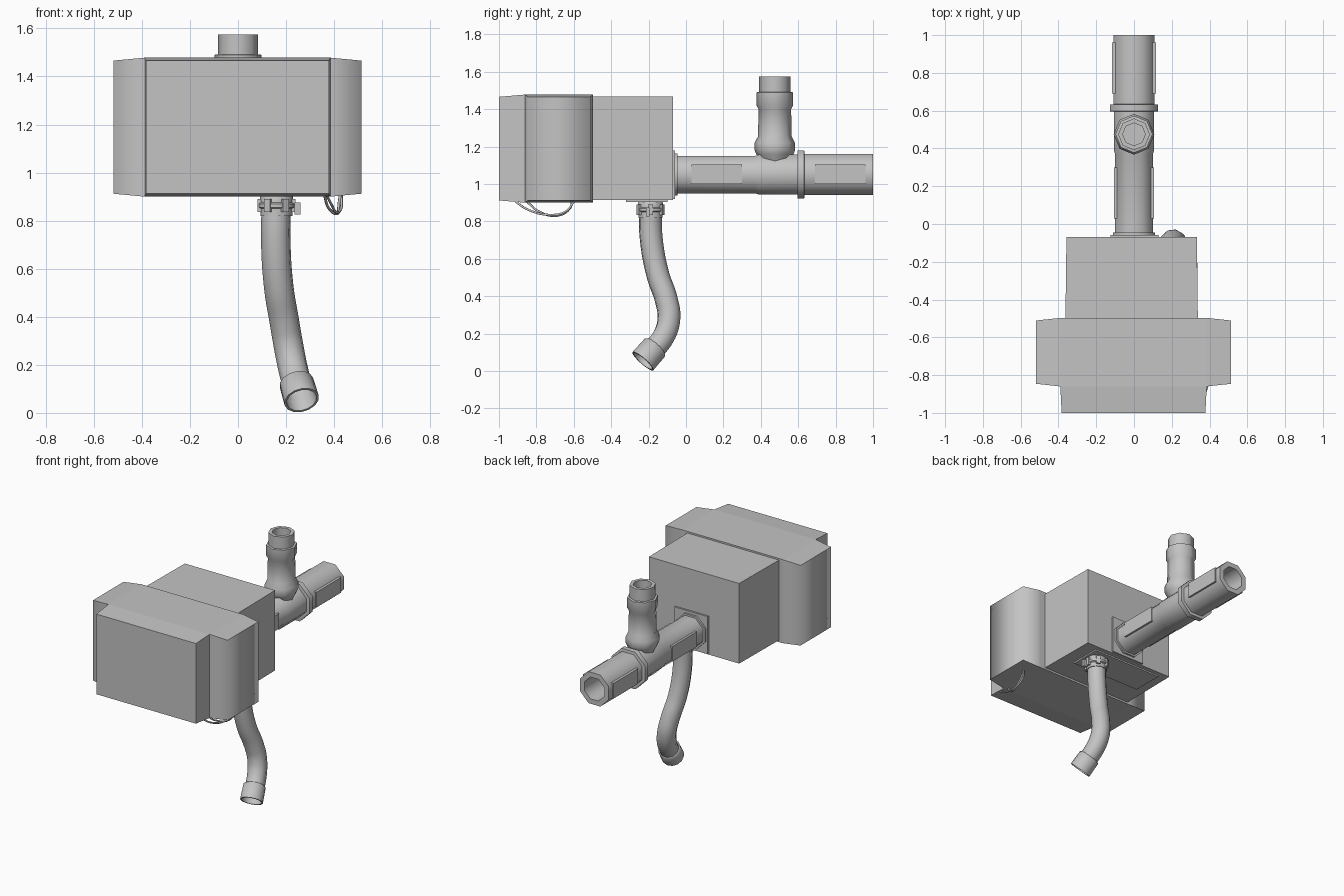
import bpy, bmesh, math
from mathutils import Matrix, Vector

cube = bpy.data.objects.get("Cube")
if cube:
    bpy.data.objects.remove(cube, do_unlink=True)

grey = bpy.data.materials.new("plain_grey")
grey.use_nodes = True
grey.diffuse_color = (0.55, 0.55, 0.55, 1)
grey.node_tree.nodes["Principled BSDF"].inputs["Base Color"].default_value = grey.diffuse_color


def finish(name, bm, smooth_angle=None):
    """Turn a bmesh into a linked, coloured object."""
    bmesh.ops.recalc_face_normals(bm, faces=bm.faces[:])
    mesh = bpy.data.meshes.new(name)
    bm.to_mesh(mesh)
    bm.free()
    mesh.materials.append(grey)
    obj = bpy.data.objects.new(name, mesh)
    bpy.context.collection.objects.link(obj)
    if smooth_angle:
        bpy.ops.object.select_all(action='DESELECT')
        obj.select_set(True)
        bpy.context.view_layer.objects.active = obj
        bpy.ops.object.shade_smooth_by_angle(angle=math.radians(smooth_angle))
    return obj


def cube_mesh(lo, hi):
    """Bmesh box between two corners."""
    bm = bmesh.new()
    lo, hi = Vector(lo), Vector(hi)
    size = Matrix.Diagonal((*(hi - lo), 1))
    bmesh.ops.create_cube(bm, size=1, matrix=Matrix.Translation((lo + hi) / 2) @ size)
    return bm


def box(name, lo, hi):
    return finish(name, cube_mesh(lo, hi))


def lathe(name, profile, loc, axis, sides=8, flat=False):
    """Revolve (radius, height) points around an axis; flat puts facets on the axes."""
    bm = bmesh.new()
    grow = 1 / math.cos(math.pi / sides) if flat else 1
    verts = [bm.verts.new((r * grow, 0, h)) for r, h in profile]
    edges = [bm.edges.new(pair) for pair in zip(verts, verts[1:])]
    bmesh.ops.spin(bm, geom=verts + edges, cent=(0, 0, 0), axis=(0, 0, 1),
                   angle=math.tau, steps=sides)
    bmesh.ops.remove_doubles(bm, verts=bm.verts[:], dist=0.0005)
    turn = Matrix.Rotation(math.pi / sides if flat else 0, 4, 'Z')
    aim = Vector(axis).to_track_quat('Z', 'Y').to_matrix().to_4x4()
    bm.transform(Matrix.Translation(loc) @ aim @ turn)
    return finish(name, bm, 50)


def tube(name, points, radius, roundness=3):
    """Round tube along a smooth path."""
    curve = bpy.data.curves.new(name, 'CURVE')
    curve.dimensions = '3D'
    curve.bevel_depth = radius
    curve.bevel_resolution = roundness
    curve.resolution_u = 5
    spline = curve.splines.new('BEZIER')
    spline.bezier_points.add(len(points) - 1)
    for knot, co in zip(spline.bezier_points, points):
        knot.co = co
        knot.handle_left_type = knot.handle_right_type = 'AUTO'
    curve.materials.append(grey)
    obj = bpy.data.objects.new(name, curve)
    bpy.context.collection.objects.link(obj)
    return obj


def pull_face(bm, direction, distance, shrink):
    """Extrude the face looking along direction and taper its end."""
    direction = Vector(direction)
    bm.normal_update()
    face = max(bm.faces, key=lambda f: f.calc_center_median().dot(direction)
               if f.normal.dot(direction) > 0.95 else -9)
    centre = face.calc_center_median()
    new = bmesh.ops.extrude_face_region(bm, geom=[face])["geom"]
    for v in (g for g in new if isinstance(g, bmesh.types.BMVert)):
        for i in range(3):
            if abs(direction[i]) < 0.5:
                v.co[i] -= math.copysign(shrink[i], v.co[i] - centre[i])
        v.co += direction * distance
    if face.is_valid:
        bm.faces.remove(face)


# Wide front housing: core with a tapered nose and side wings
bm = cube_mesh((-0.39, -0.86, 0.90), (0.385, -0.497, 1.478))
pull_face(bm, (0, -1, 0), 0.14, (0.007, 0, 0.012))
for side in (-1, 1):
    pull_face(bm, (side, 0, 0), 0.128, (0, 0.014, 0.012))
for f in bm.faces:
    f.smooth = True
for e in bm.edges:
    a, b = e.verts
    e.smooth = abs(a.co.x) > 0.5 and abs(b.co.x) > 0.5 and abs(a.co.z - b.co.z) > 0.3
finish("front_housing", bm)

# Rear housing, slightly tapered to the back
bm = cube_mesh((-0.363, -0.5, 0.913), (0.338, -0.07, 1.467))
for v in bm.verts:
    if v.co.y > -0.2:
        v.co.x *= 0.985
finish("rear_housing", bm)
box("back_plate", (-0.125, -0.072, 0.92), (0.13, -0.058, 1.18))
box("bottom_plate", (-0.29, -0.32, 0.903), (0.24, -0.10, 0.915))

# Horizontal pipe with tee section, flange and hollow end
lathe("main_pipe", [(0.1, -0.06), (0.1, 0.37), (0.107, 0.39), (0.107, 0.595),
                    (0.128, 0.597), (0.128, 0.632), (0.109, 0.634), (0.109, 1.0),
                    (0.075, 1.0), (0.075, 0.72), (0, 0.72)],
      (0, 0, 1.05), (0, 1, 0), flat=True)
lathe("pipe_root_collar", [(0.1, -0.045), (0.112, -0.045), (0.112, -0.06)],
      (0, 0, 1.05), (0, 1, 0), flat=True)
for side, label in ((-1, "right"), (1, "left")):
    for start, reach, where in ((0.03, 0.105, "inner"), (0.69, 0.117, "outer")):
        box(f"{label}_{where}_rib", (side * 0.09, start, 1.0),
            (side * reach, start + 0.27, 1.105))

# Upright branch of the tee
lathe("upright_pipe", [(0.06, 1.09), (0.1, 1.16), (0.108, 1.18), (0.108, 1.22),
                       (0.09, 1.255), (0.087, 1.40), (0.098, 1.42), (0.098, 1.49),
                       (0.084, 1.492), (0.084, 1.575), (0.06, 1.575),
                       (0.06, 1.36), (0, 1.36)], (0, 0.475, 0), (0, 0, 1))

# Bent drain hose with end cuff
tube("drain_hose", [(0.16, -0.19, 0.88), (0.157, -0.187, 0.72), (0.17, -0.152, 0.52),
                    (0.193, -0.105, 0.38), (0.21, -0.091, 0.28), (0.23, -0.122, 0.18),
                    (0.255, -0.20, 0.09)], 0.062)
lathe("hose_cuff", [(0.06, -0.01), (0.072, 0.0), (0.074, 0.1), (0.064, 0.1), (0.06, 0.0)],
      (0.243, -0.166, 0.126), (0.22, -0.65, -0.74), sides=14)

# Hose clamp under the rear housing
lathe("hose_clamp", [(0.06, 0.91), (0.068, 0.9), (0.068, 0.875), (0.076, 0.87),
                     (0.076, 0.855), (0.066, 0.85), (0.066, 0.82), (0.06, 0.82)],
      (0.16, -0.19, 0), (0, 0, 1), sides=14)
for i in range(6):
    bm = cube_mesh((0.06, -0.014, 0.835), (0.079, 0.014, 0.89))
    bm.transform(Matrix.Translation((0.16, -0.19, 0)) @ Matrix.Rotation(i * math.tau / 6, 4, 'Z'))
    finish(f"clamp_tab_{i + 1}", bm)
box("clamp_lever", (0.235, -0.215, 0.825), (0.26, -0.195, 0.875))

# Loose wires under the front housing
tube("long_wire", [(0.37, -0.91, 0.905), (0.39, -0.85, 0.865), (0.41, -0.73, 0.835),
                   (0.43, -0.64, 0.855), (0.43, -0.60, 0.905)], 0.006, 1)
tube("short_wire", [(0.36, -0.85, 0.905), (0.375, -0.79, 0.855), (0.415, -0.69, 0.83),
                    (0.42, -0.62, 0.87), (0.425, -0.61, 0.905)], 0.006, 1)
